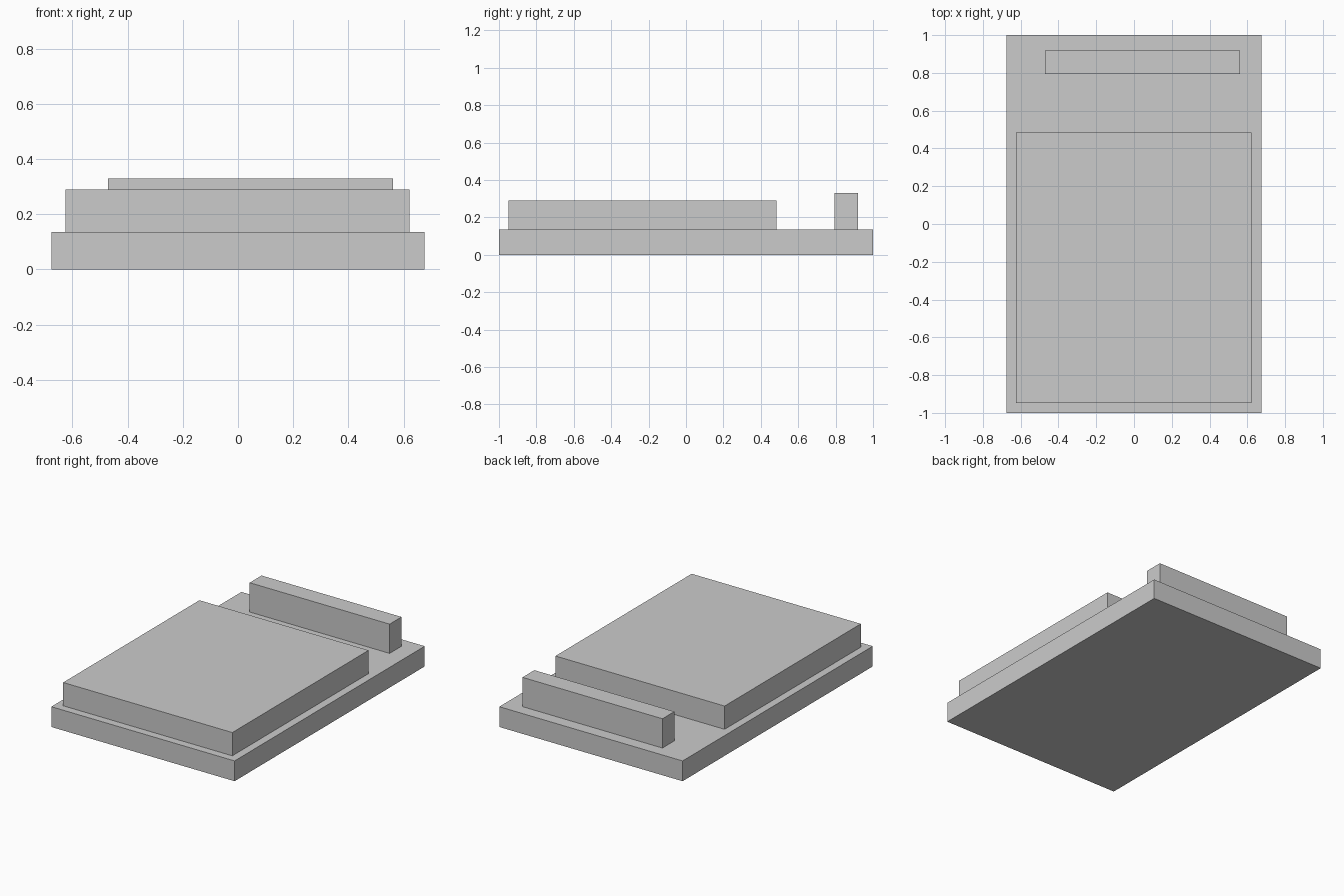
import bpy

if "Cube" in bpy.data.objects:
    bpy.data.objects.remove(bpy.data.objects["Cube"])


def box(name, x0, x1, y0, y1, z0, z1):
    bpy.ops.mesh.primitive_cube_add(size=1, location=((x0 + x1) / 2, (y0 + y1) / 2, (z0 + z1) / 2))
    obj = bpy.context.object
    obj.name = name
    obj.scale = (x1 - x0, y1 - y0, z1 - z0)
    bpy.ops.object.transform_apply(location=False, rotation=False, scale=True)
    return obj


BASE_TOP = 0.135

# Flat base slab
box("base", -0.675, 0.675, -1.0, 1.0, 0.0, BASE_TOP)

# Large raised block toward the front
box("main_block", -0.624, 0.622, -0.948, 0.485, BASE_TOP, 0.29)

# Narrow bar across the back
box("rear_bar", -0.47, 0.561, 0.794, 0.919, BASE_TOP, 0.33)
